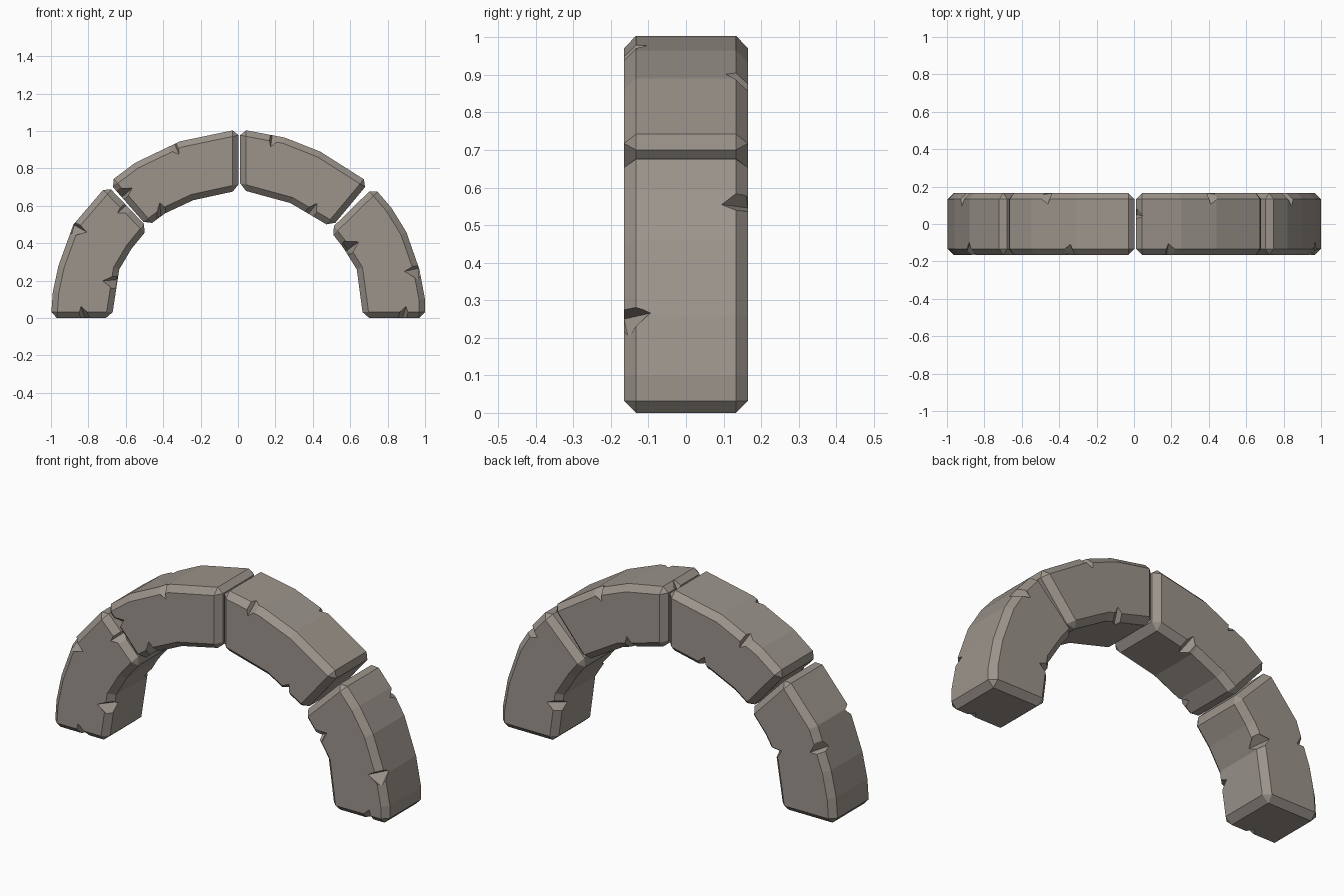
import bpy, bmesh, math, random
from mathutils import Matrix, Vector

if "Cube" in bpy.data.objects:
    bpy.data.objects.remove(bpy.data.objects["Cube"])

random.seed(4)
HALF = 0.165     # half depth of the arch
CHAMFER = 0.032

stone = bpy.data.materials.new("warm grey stone")
stone.diffuse_color = (0.33, 0.295, 0.26, 1)
stone.use_nodes = True
stone.node_tree.nodes["Principled BSDF"].inputs["Base Color"].default_value = stone.diffuse_color


def block_mesh(profile):
    """Extrude a front profile (x, z) through the depth and chamfer its sharp edges."""
    bm = bmesh.new()
    front = bm.faces.new([bm.verts.new((x, -HALF, z)) for x, z in profile])
    ext = bmesh.ops.extrude_face_region(bm, geom=[front], use_keep_orig=True)
    verts = [g for g in ext["geom"] if isinstance(g, bmesh.types.BMVert)]
    bmesh.ops.translate(bm, verts=verts, vec=(0, 2 * HALF, 0))
    bmesh.ops.recalc_face_normals(bm, faces=bm.faces)
    bm.normal_update()
    sharp = [e for e in bm.edges if e.calc_face_angle(0) > math.radians(40)]
    bmesh.ops.bevel(bm, geom=sharp, offset=CHAMFER, offset_type='OFFSET',
                    segments=1, profile=0.5, affect='EDGES')
    bmesh.ops.recalc_face_normals(bm, faces=bm.faces)
    return bm


def to_object(bm, name):
    me = bpy.data.meshes.new(name)
    bm.to_mesh(me)
    bm.free()
    ob = bpy.data.objects.new(name, me)
    bpy.context.collection.objects.link(ob)
    return ob


def chips_mesh(chips):
    """Octahedral cutters: x, y, z and the direction of the chipped edge in degrees."""
    bm = bmesh.new()
    for x, y, z, deg in chips:
        wobble = Matrix.Rotation(random.uniform(-.3, .3), 4, 'Y') \
            @ Matrix.Rotation(random.uniform(-.3, .3), 4, 'Z')
        m = (Matrix.Translation((x, y, z)) @ Matrix.Rotation(-math.radians(deg), 4, 'Y')
             @ wobble @ Matrix.Diagonal((0.05, 0.075, 0.075, 1)))
        bmesh.ops.create_uvsphere(bm, u_segments=4, v_segments=2, radius=1, matrix=m)
    bmesh.ops.recalc_face_normals(bm, faces=bm.faces)
    return bm


def stone_block(name, profile, chips):
    ob = to_object(block_mesh(profile), name)
    cutter = to_object(chips_mesh(chips), name + "_chips")
    cutter.hide_render = True
    mod = ob.modifiers.new("chips", 'BOOLEAN')
    mod.operation, mod.solver, mod.object = 'DIFFERENCE', 'EXACT', cutter
    dg = bpy.context.evaluated_depsgraph_get()
    mesh = bpy.data.meshes.new_from_object(ob.evaluated_get(dg))
    ob.modifiers.clear()
    ob.data = mesh
    bpy.data.objects.remove(cutter)
    mesh.materials.clear()
    mesh.materials.append(stone)
    for p in mesh.polygons:
        p.use_smooth = False
        p.material_index = 0


F, B = -HALF, HALF

# lower left block
stone_block("left_lower_block",
            [(-1, 0), (-0.99, .14), (-0.96, .28), (-0.88, .5), (-0.70, .71),
             (-0.48, .48), (-0.57, .37), (-0.635, .26), (-0.675, 0)],
            [(-0.88, F, .48, 65), (-0.65, F, .19, 80), (-0.82, F, -0.01, 0),
             (-0.58, F, .60, -45), (-0.92, B, .40, 68), (-0.62, B, .29, 65)])

# upper left block
stone_block("left_upper_block",
            [(-0.69, .725), (-0.55, .83), (-0.31, .945), (0.003, 1.01),
             (0.003, .683), (-0.24, .63), (-0.39, .56), (-0.485, .49)],
            [(-0.36, F, .935, 26), (-0.48, B, .875, 27), (-0.40, F, .545, 25),
             (-0.63, F, .655, -48), (-0.20, B, .635, 12)])

# upper right block
stone_block("right_upper_block",
            [(0.012, 1.01), (0.25, .965), (0.44, .89), (0.70, .725),
             (0.50, .485), (0.28, .615), (0.012, .688)],
            [(0.20, F, .985, -12), (0.43, B, .905, -22), (0.38, F, .55, -30),
             (0.012, 0.05, 1.025, 0), (0.22, B, .62, -15)])

# lower right block
stone_block("right_lower_block",
            [(0.725, .70), (0.82, .59), (0.90, .46), (0.97, .26), (1, .1),
             (1, 0), (0.67, 0), (0.635, .26), (0.56, .38), (0.49, .47)],
            [(0.965, F, .25, -75), (0.58, F, .37, -58), (0.88, F, -0.01, 0),
             (0.84, B, .57, -58), (0.64, B, .20, -80)])
